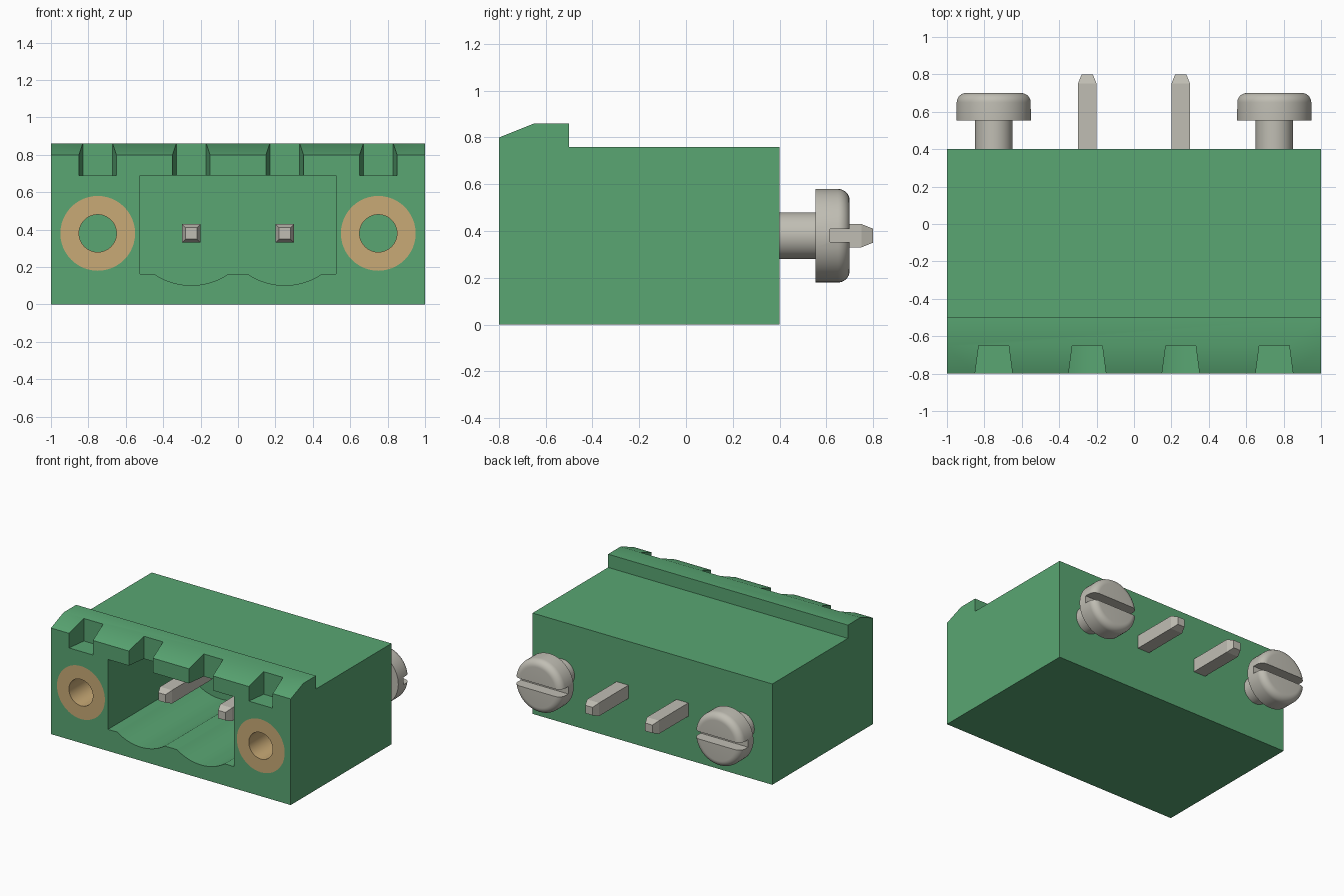
import bpy, bmesh, math
from mathutils import Vector

if "Cube" in bpy.data.objects:
    bpy.data.objects.remove(bpy.data.objects["Cube"], do_unlink=True)


def material(name, rgb):
    m = bpy.data.materials.new(name)
    m.use_nodes = True
    m.diffuse_color = (*rgb, 1)
    m.node_tree.nodes["Principled BSDF"].inputs["Base Color"].default_value = (*rgb, 1)
    return m


GREEN = material("green plastic", (0.1, 0.38, 0.17))
BRASS = material("brass", (0.58, 0.40, 0.18))
METAL = material("grey metal", (0.53, 0.515, 0.455))


def finish(name, bm, mat):
    bmesh.ops.recalc_face_normals(bm, faces=bm.faces)
    me = bpy.data.meshes.new(name)
    bm.to_mesh(me)
    bm.free()
    me.materials.append(mat)
    ob = bpy.data.objects.new(name, me)
    bpy.context.collection.objects.link(ob)
    return ob


def prism(name, points, sweep, mat):
    """Closed outline swept along a vector."""
    bm = bmesh.new()
    face = bm.faces.new([bm.verts.new(p) for p in points])
    new = bmesh.ops.extrude_face_region(bm, geom=[face])["geom"]
    verts = [g for g in new if isinstance(g, bmesh.types.BMVert)]
    bmesh.ops.translate(bm, verts=verts, vec=Vector(sweep))
    return finish(name, bm, mat)


def lathe(name, profile, x, mat, closed=False, steps=48):
    """(radius, y) profile turned about the y direction at the screw centre."""
    bm = bmesh.new()
    verts = [bm.verts.new((x + r, y, MID)) for r, y in profile]
    edges = [bm.edges.new(pair) for pair in zip(verts, verts[1:])]
    if closed:
        edges.append(bm.edges.new((verts[-1], verts[0])))
    bmesh.ops.spin(bm, geom=verts + edges, cent=(x, 0, MID), axis=(0, 1, 0),
                   angle=math.tau, steps=steps, use_duplicate=False)
    bmesh.ops.remove_doubles(bm, verts=bm.verts, dist=1e-4)
    return finish(name, bm, mat)


def activate(ob):
    bpy.ops.object.select_all(action="DESELECT")
    ob.select_set(True)
    bpy.context.view_layer.objects.active = ob


def cut(ob, cutter):
    mod = ob.modifiers.new("cut", "BOOLEAN")
    mod.operation, mod.solver, mod.object = "DIFFERENCE", "EXACT", cutter
    activate(ob)
    bpy.ops.object.modifier_apply(modifier=mod.name)
    bpy.data.objects.remove(cutter, do_unlink=True)


def smooth(ob):
    activate(ob)
    bpy.ops.object.shade_smooth_by_angle(angle=math.radians(30))


MID = 0.38            # height of pins and screws
FRONT, BACK = -0.8, 0.4
POCKET_END = 0.15
INSERT_END = -0.2
SIDES = (("right", -1), ("left", 1))

# Housing with the raised, chamfered front lip
side = [(FRONT, 0), (BACK, 0), (BACK, 0.76), (-0.5, 0.76),
        (-0.5, 0.86), (-0.65, 0.86), (FRONT, 0.8)]
housing = prism("housing", [(-1, y, z) for y, z in side], (2, 0, 0), GREEN)

# Socket pocket with two scooped channels in its floor
outline = [(0.525, 0.69), (-0.525, 0.69), (-0.525, 0.162)]
radius = 0.354
half = math.asin(0.2 / radius)
for cx in (-0.25, 0.25):
    for i in range(17):
        a = half * (i / 8 - 1)
        outline.append((cx + radius * math.sin(a), 0.102 + radius * (1 - math.cos(a))))
outline.append((0.525, 0.162))
cut(housing, prism("pocket_cutter", [(x, -1, z) for x, z in outline],
                   (0, POCKET_END + 1, 0), GREEN))

# Tapered keying notches; the inner two open into the pocket
for x in (-0.75, -0.25, 0.25, 0.75):
    floor = 0.69 if abs(x) > 0.5 else 0.6
    plan = [(-0.12, -0.95), (0.12, -0.95), (0.08, -0.65), (-0.08, -0.65)]
    cut(housing, prism("notch_cutter", [(x + dx, y, floor) for dx, y in plan],
                       (0, 0, 0.4), GREEN))

# Bores for the threaded inserts
for _, s in SIDES:
    bore = [(0, -1), (0.2, -1), (0.2, INSERT_END), (0, INSERT_END)]
    cut(housing, lathe("bore_cutter", bore, s * 0.75, GREEN))
smooth(housing)

for label, s in SIDES:
    # Threaded insert, flush with the front
    ring = [(0.1, FRONT), (0.2, FRONT), (0.2, INSERT_END), (0.1, INSERT_END)]
    smooth(lathe(label + "_insert", ring, s * 0.75, BRASS, closed=True))

    # Slotted screw with a rounded head
    fillet = [(0.15 + 0.05 * math.cos(a), 0.65 + 0.05 * math.sin(a))
              for a in (math.pi / 2 * i / 8 for i in range(9))]
    profile = [(0, BACK - 0.05), (0.1, BACK - 0.05), (0.1, 0.553), (0.2, 0.553)]
    screw = lathe(label + "_screw", profile + fillet + [(0, 0.7)], s * 0.75, METAL)
    slot = [(s * 0.75 - 0.3, y, MID + z) for y, z in
            ((0.615, -0.028), (0.8, -0.028), (0.8, 0.028), (0.615, 0.028))]
    cut(screw, prism("slot_cutter", slot, (0.6, 0, 0), METAL))
    smooth(screw)

    # Square contact pin, tapered at both ends
    bm = bmesh.new()
    loops = []
    for y, h in ((-0.55, 0.03), (-0.5, 0.05), (0.75, 0.05), (0.8, 0.03)):
        loops.append([bm.verts.new((s * 0.25 + dx * h, y, MID + dz * h))
                      for dx, dz in ((-1, -1), (1, -1), (1, 1), (-1, 1))])
    for a, b in zip(loops, loops[1:]):
        for i in range(4):
            j = (i + 1) % 4
            bm.faces.new((a[i], a[j], b[j], b[i]))
    bm.faces.new(loops[0])
    bm.faces.new(loops[-1])
    finish(label + "_pin", bm, METAL)
